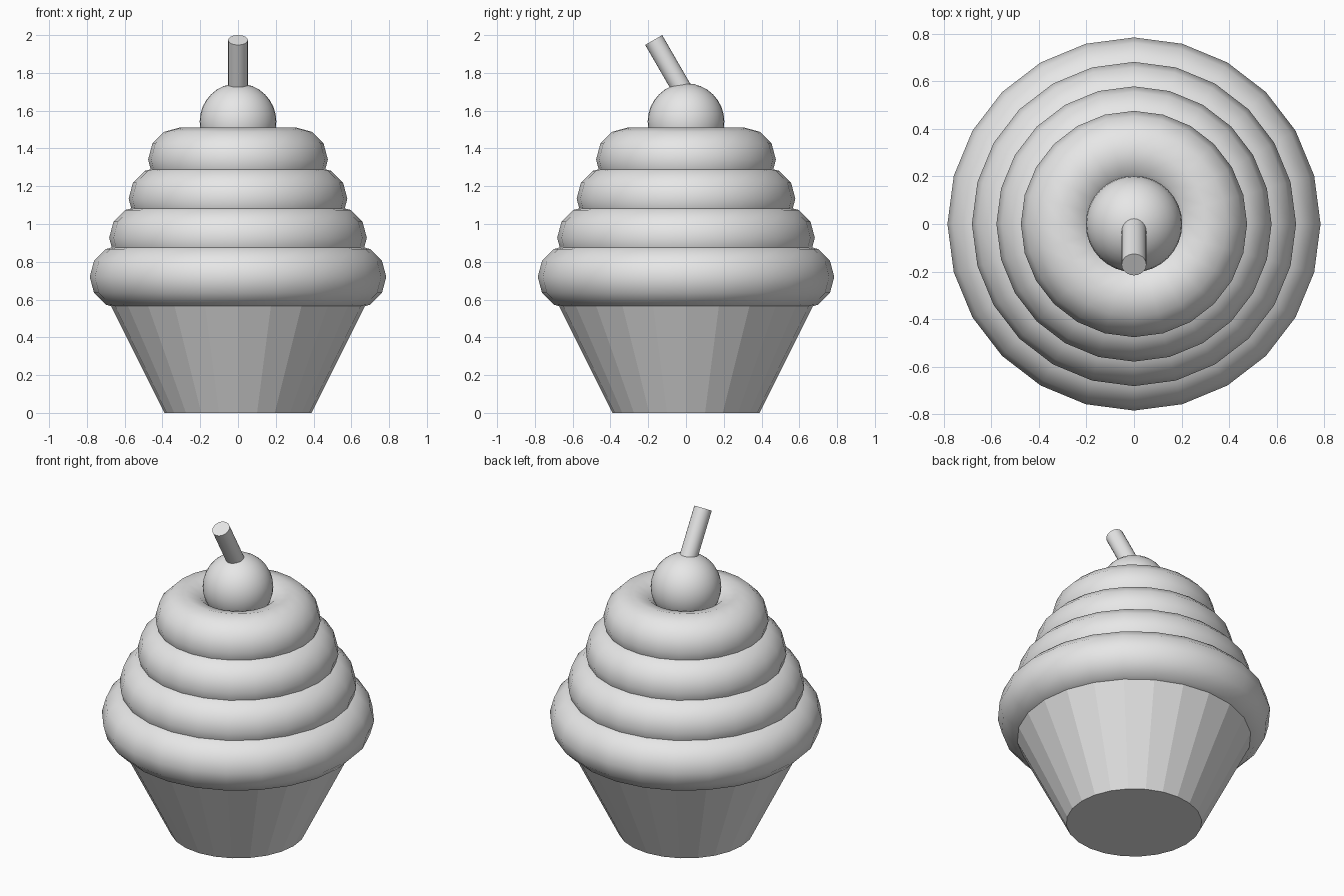
import bpy
import math
from mathutils import Vector

cube = bpy.data.objects.get("Cube")
if cube:
    bpy.data.objects.remove(cube, do_unlink=True)

grey = bpy.data.materials.new("plain_grey")
grey.use_nodes = True
grey.diffuse_color = (0.8, 0.8, 0.8, 1)
grey.node_tree.nodes["Principled BSDF"].inputs["Base Color"].default_value = grey.diffuse_color


def finish(name, smooth=True):
    """Name the new part, colour it and set its shading."""
    obj = bpy.context.object
    obj.name = name
    obj.data.materials.clear()
    obj.data.materials.append(grey)
    if smooth:
        bpy.ops.object.shade_smooth_by_angle(angle=math.radians(40))
    return obj


# Faceted paper cup, its rim buried in the lowest icing ring
CUP_HEIGHT = 0.64
bpy.ops.mesh.primitive_cone_add(vertices=24, radius1=0.39, radius2=0.39 + CUP_HEIGHT / 2,
                                depth=CUP_HEIGHT, location=(0, 0, CUP_HEIGHT / 2))
finish("cup", smooth=False)

# Four stacked icing rings, shrinking evenly
for i in range(4):
    bpy.ops.mesh.primitive_torus_add(major_segments=24, minor_segments=12,
                                     major_radius=0.615 - 0.103 * i, minor_radius=0.17,
                                     location=(0, 0, 0.72 + 0.207 * i))
    finish(f"icing_ring_{i + 1}")

# Cherry sitting in the top ring
bpy.ops.mesh.primitive_uv_sphere_add(segments=32, ring_count=16, radius=0.203,
                                     location=(0, 0, 1.542))
finish("cherry")

# Stem leaning towards the front
LEAN, STEM_LENGTH = math.radians(30), 0.3
tip = Vector((0, -0.171, 1.974))
axis = Vector((0, -math.sin(LEAN), math.cos(LEAN)))
bpy.ops.mesh.primitive_cylinder_add(vertices=24, radius=0.052, depth=STEM_LENGTH,
                                    location=tip - axis * STEM_LENGTH / 2,
                                    rotation=(LEAN, 0, 0))
finish("cherry_stem")
